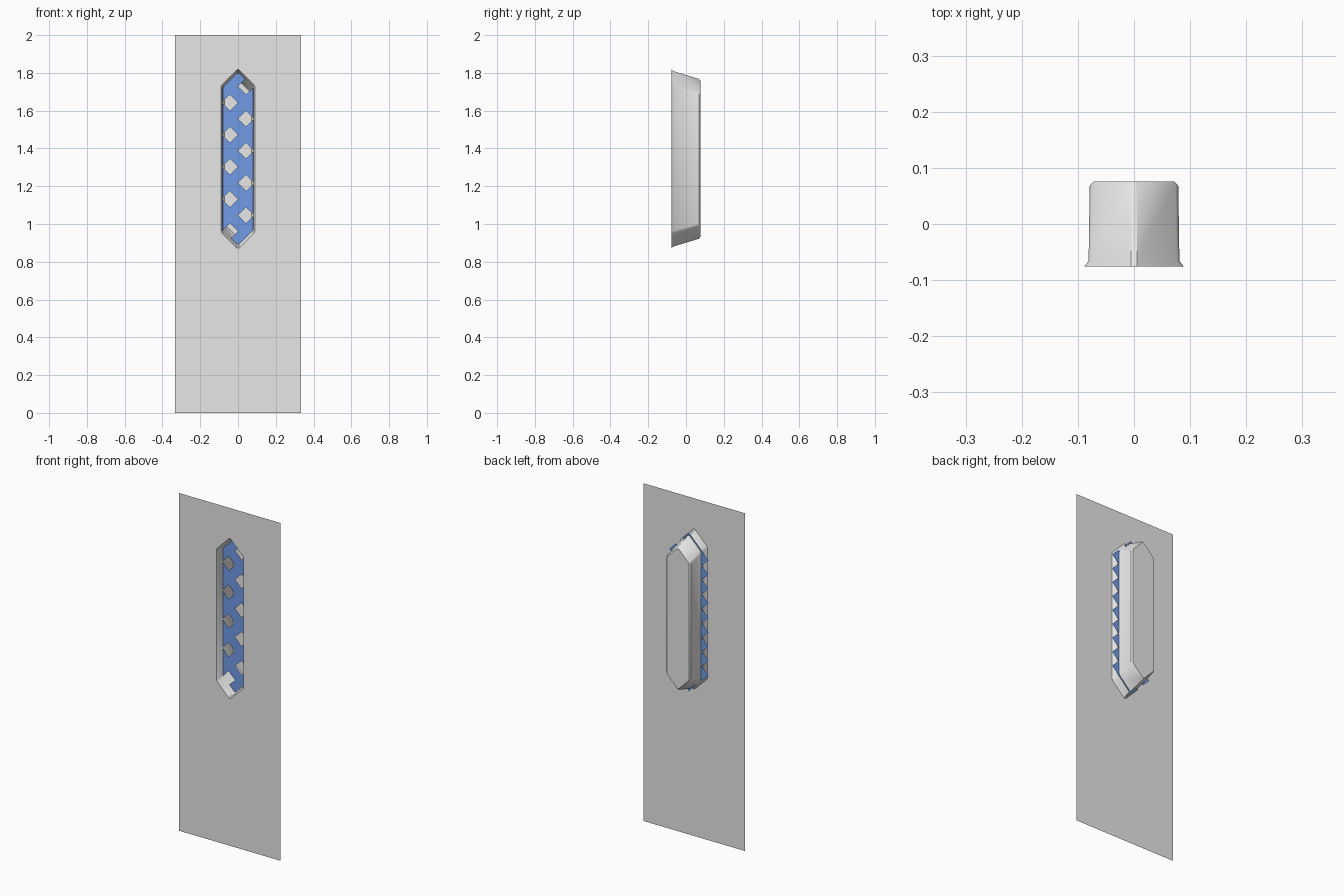
import bpy, bmesh
from mathutils import Vector

cube = bpy.data.objects.get("Cube")
if cube:
    bpy.data.objects.remove(cube)


def material(name, rgb):
    mat = bpy.data.materials.new(name)
    mat.use_nodes = True
    mat.diffuse_color = (*rgb, 1)
    mat.node_tree.nodes["Principled BSDF"].inputs["Base Color"].default_value = (*rgb, 1)
    return mat


def add_object(name, bm, mat):
    mesh = bpy.data.meshes.new(name)
    bm.to_mesh(mesh)
    bm.free()
    mesh.materials.append(mat)
    obj = bpy.data.objects.new(name, mesh)
    bpy.context.collection.objects.link(obj)
    return obj


grey = material("light grey", (0.8, 0.8, 0.8))
blue = material("lattice blue", (0.165, 0.335, 0.8))

MID_Z = 1.345        # height of the slot centre
FRONT_Y = -0.076
CORNER = 0.007       # corner softening


def slot_loop(bm, half_width, half_height, y):
    """Long pointed hexagon with 45 degree ends and clipped corners."""
    w, h = half_width, half_height
    s = h - w
    hexagon = [Vector((x, y, MID_Z + z)) for x, z in
               ((0, h), (w, s), (w, -s), (0, -h), (-w, -s), (-w, s))]
    verts = []
    for i, p in enumerate(hexagon):
        for q in (hexagon[i - 1], hexagon[(i + 1) % 6]):
            verts.append(bm.verts.new(p + (q - p).normalized() * CORNER))
    return verts


# Panel with a recessed pocket: flared rim, tapered walls, chamfered back
bm = bmesh.new()
profile = [(0.089, 0.478, FRONT_Y), (0.081, 0.469, -0.066),
           (0.079, 0.428, 0.068), (0.072, 0.419, 0.076)]
loops = [slot_loop(bm, *row) for row in profile]
for a, b in zip(loops, loops[1:]):
    for i in range(len(a)):
        j = (i + 1) % len(a)
        bm.faces.new((a[i], a[j], b[j], b[i]))
bm.faces.new(loops[-1])
corners = [bm.verts.new((x, FRONT_Y, z))
           for x, z in ((-0.333, 0), (0.333, 0), (0.333, 2), (-0.333, 2))]
border = [bm.edges.new((corners[i - 1], corners[i])) for i in range(4)]
rim = [bm.edges.get((loops[0][i - 1], loops[0][i])) for i in range(len(loops[0]))]
bmesh.ops.triangle_fill(bm, use_beauty=True, edges=border + rim, normal=(0, -1, 0))
bmesh.ops.recalc_face_normals(bm, faces=bm.faces)
panel = add_object("panel_with_pocket", bm, grey)
bpy.context.view_layer.objects.active = panel
panel.select_set(True)
bpy.ops.object.shade_smooth_by_angle(angle=0.6)
panel.select_set(False)

# Lattice sheet: diagonal squares with every second one left open
bm = bmesh.new()
ROWS, STEP, SHEET_Y = 11, 0.0426, -0.027
for i in range(ROWS):
    for j in range(ROWS):
        is_hole = i % 2 == 0 and j % 2 == 1
        if abs(i - j) > 2 or is_hole:
            continue
        x = (i - j) * STEP
        z = MID_Z + (i + j - ROWS + 1) * STEP
        bm.faces.new([bm.verts.new((x + dx * STEP, SHEET_Y, z + dz * STEP))
                      for dx, dz in ((0, -1), (1, 0), (0, 1), (-1, 0))])
bmesh.ops.remove_doubles(bm, verts=bm.verts, dist=0.001)
add_object("lattice_sheet", bm, blue)
